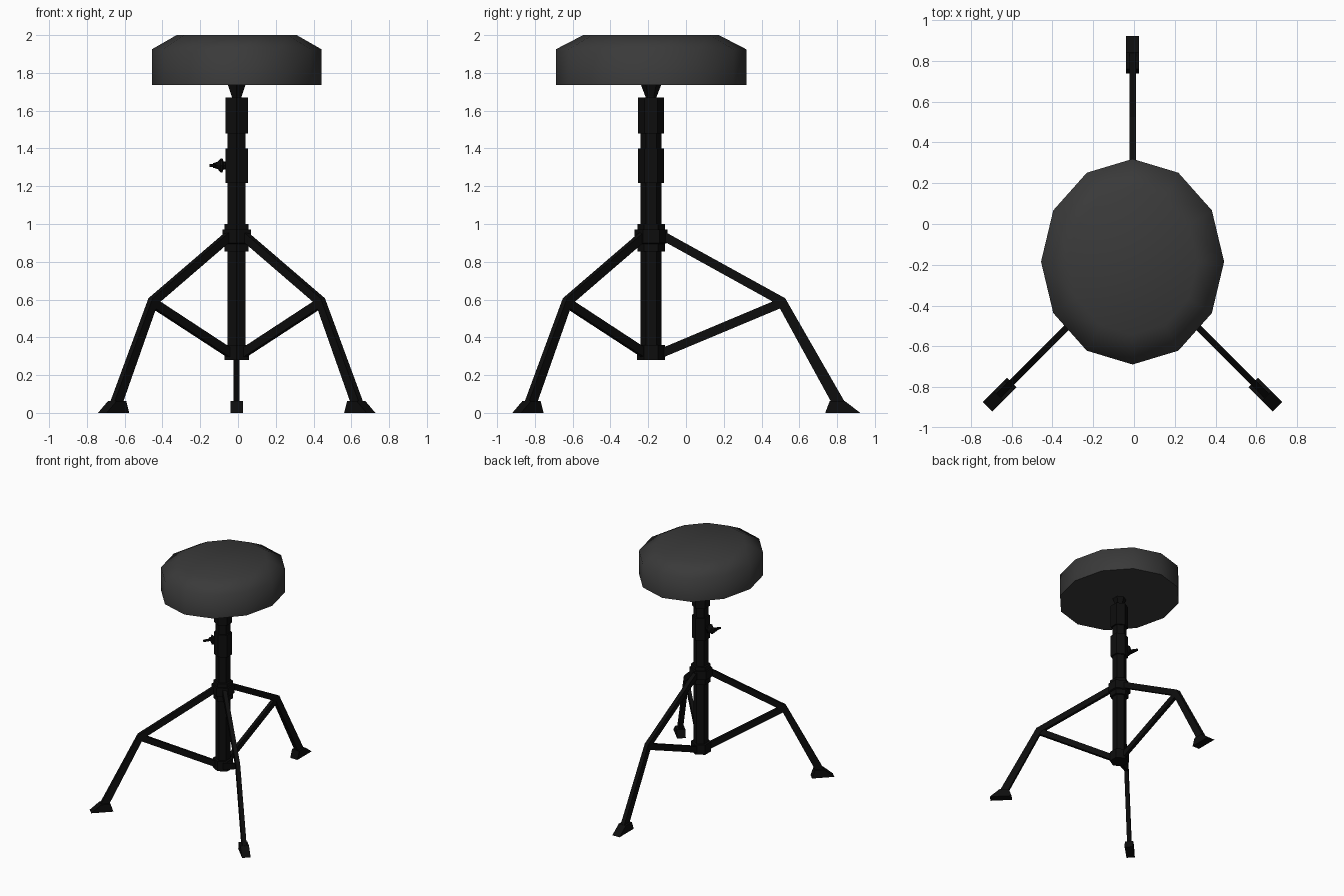
import bpy, bmesh, math
from mathutils import Vector, Matrix

if "Cube" in bpy.data.objects:
    bpy.data.objects.remove(bpy.data.objects["Cube"])

CX, CY = -0.007, -0.185  # column axis


def material(name, v):
    m = bpy.data.materials.new(name)
    m.diffuse_color = (v, v, v, 1)
    m.use_nodes = True
    m.node_tree.nodes["Principled BSDF"].inputs["Base Color"].default_value = m.diffuse_color
    return m


PAD = material("dark_grey_pad", 0.042)
METAL = material("black_metal", 0.004)


def finish(name, bm, mat, smooth=None):
    bmesh.ops.recalc_face_normals(bm, faces=bm.faces)
    me = bpy.data.meshes.new(name)
    bm.to_mesh(me)
    bm.free()
    ob = bpy.data.objects.new(name, me)
    bpy.context.collection.objects.link(ob)
    me.materials.append(mat)
    if smooth:
        bpy.ops.object.select_all(action='DESELECT')
        ob.select_set(True)
        bpy.context.view_layer.objects.active = ob
        bpy.ops.object.shade_smooth_by_angle(angle=math.radians(smooth))
    return ob


def lathe(name, profile, sides, mat, matrix, smooth=None):
    """Stack of rings (rx, ry, z) with a vertex on the y axis, capped at both ends."""
    bm = bmesh.new()
    rings = []
    for rx, ry, z in profile:
        ang = [math.pi / 2 + i * math.tau / sides for i in range(sides)]
        rings.append([bm.verts.new((rx * math.cos(a), ry * math.sin(a), z)) for a in ang])
    for a, b in zip(rings, rings[1:]):
        for i in range(sides):
            j = (i + 1) % sides
            bm.faces.new((a[i], a[j], b[j], b[i]))
    bm.faces.new(rings[0])
    bm.faces.new(rings[-1])
    bm.transform(matrix)
    return finish(name, bm, mat, smooth)


def prism(bm, outline, width, matrix):
    """Outline in (radius, z), extruded evenly to both sides."""
    a, b = [[bm.verts.new(matrix @ Vector((r, s * width / 2, z))) for r, z in outline]
            for s in (-1, 1)]
    n = len(outline)
    bm.faces.new(a)
    bm.faces.new(b[::-1])
    for i in range(n):
        j = (i + 1) % n
        bm.faces.new((a[i], a[j], b[j], b[i]))


AXIS = Matrix.Translation((CX, CY, 0))

# Cushion
lathe("seat", [(.449, .504, 1.735), (.449, .504, 1.925), (.318, .359, 2.0)],
      12, PAD, AXIS, 64)


# Hexagonal column and its collars
def column(name, *rz):
    lathe(name, [(r, r, z) for r, z in rz], 6, METAL, AXIS)


column("pole", (.055, .29), (.055, 1.6))
column("seat_mount", (.03, 1.66), (.03, 1.675), (.053, 1.735))
column("top_collar", (.068, 1.48), (.068, 1.67))
column("clamp_collar", (.068, 1.217), (.068, 1.4))
column("leg_hub", (.073, .855), (.073, .895), (.087, .9), (.087, .97), (.073, .97), (.073, 1.0))
column("bottom_collar", (.075, .28), (.075, .36))

# Wing screw on the left of the clamp
SCREW = Matrix.Translation((CX, CY, 1.31)) @ Matrix.Rotation(-math.pi / 2, 4, 'Y')
lathe("clamp_screw", [(r, r, z) for r, z in
      ((.022, .05), (.022, .07), (.037, .075), (.037, .085), (.02, .1), (.012, .125))],
      8, METAL, SCREW)
bm = bmesh.new()
wing = [(.10, -.012), (.10, .012), (.125, .02), (.143, .055), (.133, .06), (.112, .03),
        (.112, -.03), (.133, -.06), (.143, -.055), (.125, -.02)]
prism(bm, [(-r, y) for r, y in wing], .014,
      Matrix.Translation((CX, CY, 1.31)) @ Matrix.Rotation(math.pi / 2, 4, 'X'))
finish("wing_nut", bm, METAL)

# Legs: bent flat bar, brace and rubber foot, repeated around the column
BENT = [(.05, .97), (.085, .952), (.71, .607), (1.03, .05), (.958, .05), (.67, .575), (.05, .918)]
BRACE = [(.05, .34), (.68, .605), (.70, .56), (.05, .288)]
FOOT = [(.922, 0), (1.108, 0), (1.025, .063), (.946, .063)]
for name, angle, reach in (("back", 90, 1), ("front_left", 225, .908), ("front_right", 315, .908)):
    m = AXIS @ Matrix.Rotation(math.radians(angle), 4, 'Z') @ Matrix.Diagonal((reach, 1, 1, 1))
    for part, outline, width in (("leg", BENT, .032), ("brace", BRACE, .026), ("foot", FOOT, .065)):
        bm = bmesh.new()
        prism(bm, outline, width, m)
        finish(f"{name}_{part}", bm, METAL)
